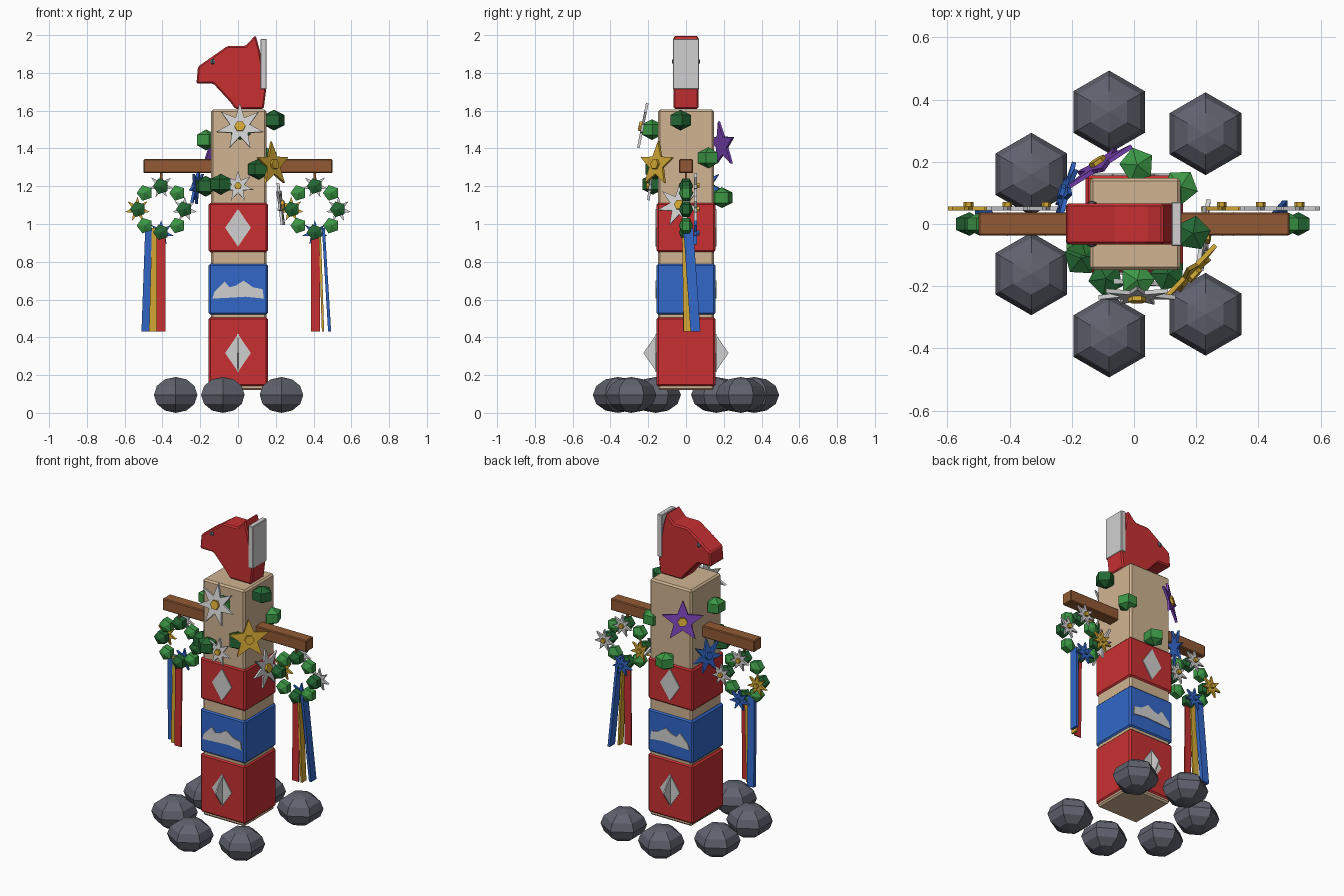
import bpy, bmesh, math
from mathutils import Vector, Matrix

if "Cube" in bpy.data.objects:
    bpy.data.objects.remove(bpy.data.objects["Cube"])


def material(name, r, g, b):
    m = bpy.data.materials.new(name)
    lin = [((c / 255 + 0.055) / 1.055) ** 2.4 for c in (r, g, b)]
    m.diffuse_color = (*lin, 1)
    m.use_nodes = True
    m.node_tree.nodes["Principled BSDF"].inputs["Base Color"].default_value = m.diffuse_color
    return m


TAN = material("tan_wood", 208, 180, 145)
RED = material("red_paint", 200, 48, 50)
BLUE = material("blue_paint", 50, 103, 200)
SILVER = material("silver", 208, 208, 208)
BROWN = material("brown_wood", 146, 90, 52)
STONE = material("grey_stone", 96, 98, 110)
GOLD = material("gold", 212, 168, 52)
PURPLE = material("purple", 122, 66, 180)
GREEN = material("leaf_green", 60, 152, 70)
DARK = material("dark_leaf_green", 36, 104, 52)


def finish(name, bm, mat, matrix=Matrix(), bevel=0):
    bmesh.ops.recalc_face_normals(bm, faces=bm.faces)
    me = bpy.data.meshes.new(name)
    bm.to_mesh(me)
    bm.free()
    me.materials.append(mat)
    ob = bpy.data.objects.new(name, me)
    ob.matrix_world = matrix
    bpy.context.collection.objects.link(ob)
    if bevel:
        mod = ob.modifiers.new("bevel", 'BEVEL')
        mod.width = bevel
        mod.segments = 1
    return ob


def box(name, lo, hi, mat, bevel=0):
    lo, hi = Vector(lo), Vector(hi)
    bm = bmesh.new()
    bmesh.ops.create_cube(bm, size=1)
    bmesh.ops.scale(bm, vec=hi - lo, verts=bm.verts)
    bmesh.ops.translate(bm, vec=(lo + hi) / 2, verts=bm.verts)
    return finish(name, bm, mat, bevel=bevel)


def prism(name, pts, depth, mat, matrix=Matrix(), bevel=0):
    """Flat outline in local XY, extruded evenly to both sides along local Z."""
    bm = bmesh.new()
    face = bm.faces.new([bm.verts.new((x, y, -depth / 2)) for x, y in pts])
    ext = bmesh.ops.extrude_face_region(bm, geom=[face])
    verts = [v for v in ext["geom"] if isinstance(v, bmesh.types.BMVert)]
    bmesh.ops.translate(bm, vec=(0, 0, depth), verts=verts)
    return finish(name, bm, mat, matrix, bevel)


def upright(x, y, z):
    """Local XY becomes world XZ."""
    return Matrix.Translation((x, y, z)) @ Matrix.Rotation(math.pi / 2, 4, 'X')


def star(name, loc, normal, radius, points, mat, centre):
    rot = Vector(normal).normalized().to_track_quat('Z', 'Y').to_matrix().to_4x4()
    m = Matrix.Translation(loc) @ rot
    ring = []
    for i in range(points * 2):
        a = math.pi / 2 + math.pi * i / points
        r = radius if i % 2 == 0 else radius * 0.42
        ring.append((r * math.cos(a), r * math.sin(a)))
    prism(name, ring, 0.014, mat, m)
    hexagon = [(radius * 0.23 * math.cos(math.pi * k / 3),
                radius * 0.23 * math.sin(math.pi * k / 3)) for k in range(6)]
    prism(name + "_centre", hexagon, 0.026, centre, m @ Matrix.Translation((0, 0, 0.008)))


def ball(name, loc, size, segs, rings, mat, rot=Matrix()):
    bm = bmesh.new()
    bmesh.ops.create_uvsphere(bm, u_segments=segs, v_segments=rings, radius=1)
    bmesh.ops.scale(bm, vec=size, verts=bm.verts)
    finish(name, bm, mat, Matrix.Translation(loc) @ rot)


# Post and painted blocks
box("post", (-0.142, -0.148, 0.12), (0.15, 0.148, 1.605), TAN, 0.01)
for name, z0, z1, mat in (("lower_block", 0.14, 0.507, RED),
                          ("middle_block", 0.52, 0.79, BLUE),
                          ("upper_block", 0.85, 1.112, RED)):
    box(name, (-0.156, -0.156, z0), (0.158, 0.156, z1), mat, 0.01)

# Diamonds and mountain plates on the front and back
diamond = [(0, -0.1), (0.068, 0), (0, 0.1), (-0.068, 0)]
peaks = [(-0.135, 0.605), (-0.125, 0.64), (-0.07, 0.695), (-0.045, 0.665), (-0.01, 0.675),
         (0.03, 0.70), (0.08, 0.665), (0.13, 0.655), (0.137, 0.605), (0.04, 0.615), (-0.04, 0.61)]
for side, tag in ((-1, "front"), (1, "back")):
    y = side * 0.157
    prism("upper_diamond_" + tag, diamond, 0.009, SILVER, upright(0, y, 0.98))
    prism("lower_diamond_" + tag, diamond, 0.009, SILVER, upright(0, y, 0.317))
    prism("diamond_fin_" + tag, diamond, 0.008, SILVER,
          Matrix.Translation((0, y, 0.317)) @ Matrix.Rotation(math.pi / 2, 4, 'Z')
          @ Matrix.Rotation(math.pi / 2, 4, 'X'))
    prism("mountains_" + tag, peaks, 0.009, SILVER, upright(0, y, 0))

# Animal head with mane plate and eyes
head = [(-0.22, 1.743), (-0.212, 1.833), (-0.055, 1.943), (0.04, 1.943), (0.093, 2.0),
        (0.115, 1.92), (0.15, 1.72), (0.136, 1.61), (-0.015, 1.61), (-0.04, 1.645), (-0.13, 1.743)]
prism("head", head, 0.132, RED, upright(0, 0, 0), 0.008)
box("mane", (0.12, -0.07, 1.715), (0.152, 0.07, 1.98), SILVER, 0.003)
for side in (-1, 1):
    ball("eye", (-0.135, side * 0.065, 1.86), (0.016, 0.01, 0.016), 6, 4, STONE)

# Cross bar
box("cross_bar", (-0.5, -0.037, 1.27), (0.5, 0.037, 1.343), BROWN, 0.005)

# Wreaths hanging from the bar, with stars behind
turn_front = Matrix.Rotation(math.pi / 2, 4, 'X') @ Matrix.Rotation(math.pi / 2, 4, 'Z')
for cx in (-0.407, 0.407):
    box("wreath_hook", (cx - 0.006, -0.006, 1.22), (cx + 0.006, 0.006, 1.275), BROWN)
    for i in range(8):
        a = math.pi * i / 4
        ball("wreath_leaf", (cx + 0.122 * math.cos(a), 0, 1.078 + 0.122 * math.sin(a)),
             (0.05, 0.05, 0.038), 5, 3, GREEN if i % 2 else DARK, turn_front)
    for dx, dz, mat, mid in ((0, 1, SILVER, GOLD), (1, 0, SILVER, GOLD),
                             (-1, 0, GOLD, GOLD), (0, -1, BLUE, BLUE)):
        star("wreath_star", (cx + 0.125 * dx, 0.05, 1.078 + 0.125 * dz),
             (0, 1, 0), 0.068, 7, mat, mid)


def ribbon(name, top, bottom, half, mat):
    """Thin strip between two points; half is its half size in x and y."""
    bm = bmesh.new()
    bmesh.ops.create_cube(bm, size=2)
    for v in bm.verts:
        end = Vector(top if v.co.z > 0 else bottom)
        v.co = end + Vector((v.co.x * half[0], v.co.y * half[1], 0))
    finish(name, bm, mat)


# Ribbons below each wreath
ribbon("red_ribbon", (-0.408, -0.005, 0.98), (-0.408, -0.012, 0.43), (0.023, 0.004), RED)
ribbon("gold_ribbon", (-0.435, 0.005, 0.98), (-0.45, 0.01, 0.43), (0.021, 0.005), GOLD)
ribbon("blue_ribbon", (-0.468, 0.012, 0.98), (-0.488, 0.045, 0.43), (0.023, 0.012), BLUE)
ribbon("red_ribbon", (0.41, -0.005, 0.98), (0.41, -0.012, 0.43), (0.023, 0.004), RED)
ribbon("gold_ribbon", (0.432, 0.0, 0.98), (0.45, 0.008, 0.43), (0.006, 0.021), GOLD)
ribbon("blue_ribbon", (0.452, 0.012, 0.98), (0.485, 0.05, 0.43), (0.008, 0.026), BLUE)

# Leaf clumps winding around the post
for x, y, z, mat in ((0.19, -0.03, 1.55, DARK), (0.01, -0.18, 1.50, GREEN),
                     (-0.17, -0.05, 1.445, GREEN), (0.15, 0.12, 1.35, GREEN),
                     (0.11, -0.16, 1.29, DARK), (-0.09, -0.175, 1.21, DARK),
                     (-0.17, -0.11, 1.20, DARK), (0.01, 0.19, 1.14, GREEN)):
    ball("post_leaf", (x, y, z), (0.066, 0.066, 0.055), 5, 3, mat,
         Matrix.Rotation(math.atan2(y, x), 4, 'Z'))

# Star flowers around the post
star("large_silver_star", (0.01, -0.23, 1.515), (0, -1, 0.2), 0.127, 7, SILVER, GOLD)
star("small_silver_star", (0.0, -0.19, 1.2), (0, -1, 0.12), 0.083, 7, SILVER, GOLD)
star("side_silver_star", (0.225, -0.035, 1.1), (1, -0.1, 0.12), 0.118, 7, SILVER, GOLD)
star("gold_star", (0.185, -0.155, 1.315), (0.72, -0.69, 0.12), 0.122, 5, GOLD, GOLD)
star("purple_star", (-0.11, 0.19, 1.42), (-0.54, 0.84, 0.15), 0.125, 5, PURPLE, GOLD)
star("blue_star", (-0.22, 0.1, 1.2), (-0.95, 0.3, 0.15), 0.105, 7, BLUE, BLUE)

# Ring of stones around the base
for x, y in ((-0.08, 0.36), (0.23, 0.29), (-0.33, 0.16)):
    for side in (-1, 1):
        ball("stone", (x, side * y, 0.095), (0.133, 0.133, 0.095), 6, 6, STONE)
